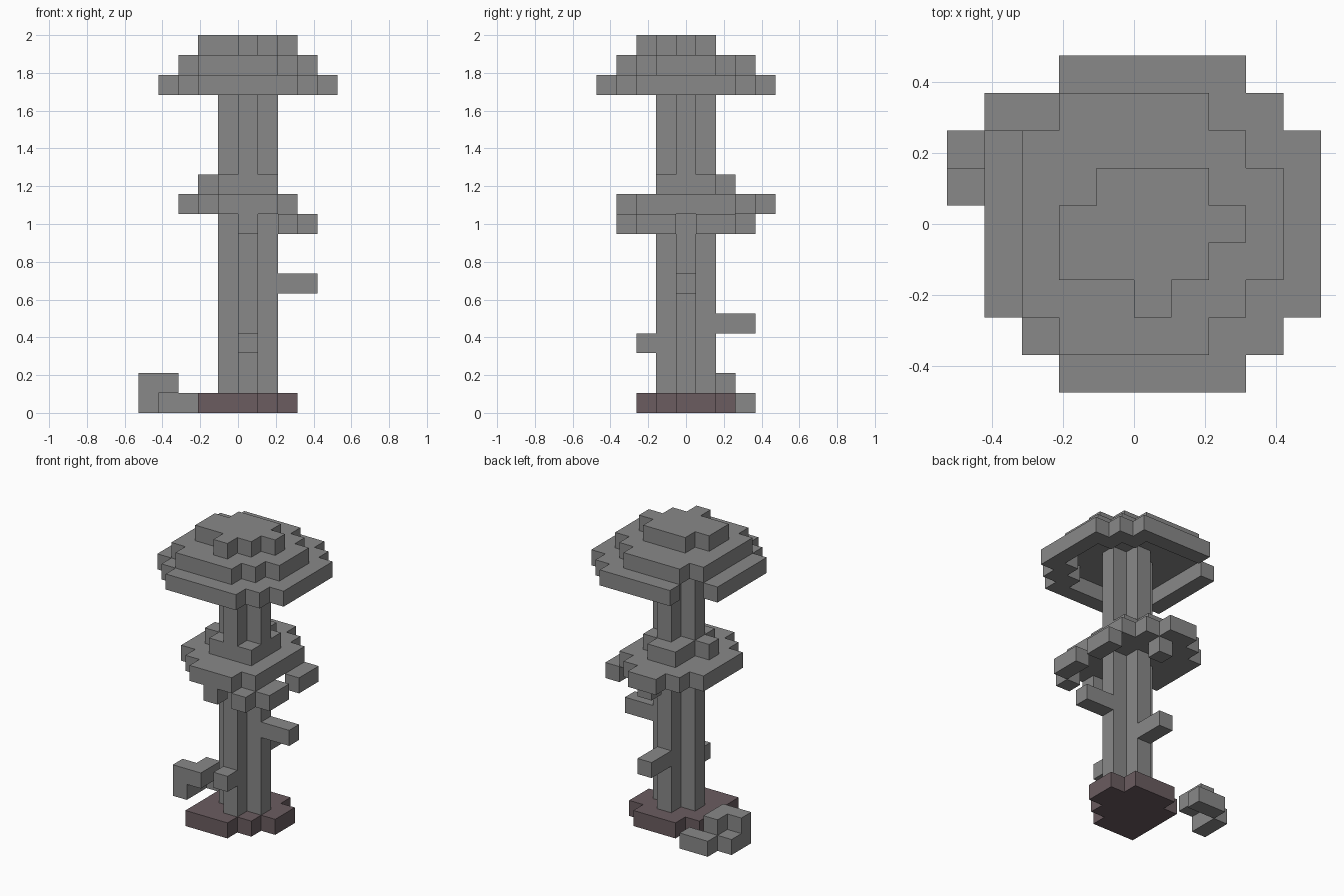
import bpy
import bmesh
from mathutils import Vector

cube = bpy.data.objects.get("Cube")
if cube:
    bpy.data.objects.remove(cube)

UNIT = 2 / 19                          # edge of one block
ORIGIN = Vector((-5, -4.5, 0))         # corner of the block grid


def make_material(name, colour):
    mat = bpy.data.materials.new(name)
    mat.use_nodes = True
    mat.diffuse_color = (*colour, 1)
    mat.node_tree.nodes["Principled BSDF"].inputs["Base Color"].default_value = (*colour, 1)
    return mat


grey = make_material("stone grey", (0.25, 0.25, 0.25))
mauve = make_material("dark mauve", (0.145, 0.107, 0.117))


def box(xs, ys, zs):
    """Cells in three inclusive ranges."""
    return {(x, y, z)
            for x in range(xs[0], xs[1] + 1)
            for y in range(ys[0], ys[1] + 1)
            for z in range(zs[0], zs[1] + 1)}


def layer(z, first_row, spans):
    """One flat layer, given as an x span for each row from front to back."""
    cells = set()
    for row, span in enumerate(spans, first_row):
        cells |= box(span, (row, row), (z, z))
    return cells


def build(name, cells, mat):
    """Skin a set of block cells with their outer faces only."""
    bm = bmesh.new()
    for cell in cells:
        centre = Vector(cell) + Vector((0.5, 0.5, 0.5))
        for axis in range(3):
            for sign in (-1, 1):
                normal = Vector((0, 0, 0))
                normal[axis] = sign
                neighbour = tuple(int(c + n) for c, n in zip(cell, normal))
                if neighbour in cells:
                    continue
                side = Vector((0, 0, 0))
                side[(axis + 1) % 3] = 0.5
                up = normal.cross(side)
                mid = centre + normal / 2
                corners = (mid - side - up, mid + side - up, mid + side + up, mid - side + up)
                bm.faces.new([bm.verts.new((c + ORIGIN) * UNIT) for c in corners])
    bmesh.ops.remove_doubles(bm, verts=bm.verts, dist=UNIT / 100)
    bmesh.ops.dissolve_limit(bm, angle_limit=0.01, verts=bm.verts, edges=bm.edges)
    mesh = bpy.data.meshes.new(name)
    bm.to_mesh(mesh)
    bm.free()
    mesh.materials.append(mat)
    obj = bpy.data.objects.new(name, mesh)
    bpy.context.collection.objects.link(obj)
    return obj


# Base slab with stepped corners
build("base", layer(0, 2, [(3, 5), (3, 6), (3, 7), (3, 7), (4, 6)]), mauve)

# Cross-shaped trunk with short branches
trunk = box((4, 6), (4, 4), (1, 16)) | box((5, 5), (3, 5), (1, 16))
trunk |= box((5, 5), (2, 2), (3, 3))
trunk |= box((5, 5), (6, 7), (4, 4))
trunk |= box((7, 8), (4, 4), (6, 6))
build("trunk", trunk, grey)

# Middle shelf, its raised collar and the hanging rim pieces
shelf = layer(10, 1, [(4, 6), (3, 7)] + [(2, 7)] * 4 + [(3, 6), (4, 5)])
build("shelf", shelf, grey)
build("shelf_collar", layer(11, 3, [(4, 6), (3, 6), (4, 6), (4, 5)]), grey)
rim = box((8, 8), (2, 3), (9, 9)) | box((8, 8), (5, 6), (9, 9))
for x, y in ((5, 1), (7, 1), (5, 7)):
    rim |= box((x, x), (y, y), (9, 9))
build("shelf_rim", rim, grey)

# Domed cap: open ring, disc and crown
disc = layer(17, 1, [(3, 6), (2, 7)] + [(2, 8)] * 3 + [(2, 7), (3, 6)])
ring = layer(16, 0, [(3, 7), (2, 8)] + [(1, 9)] * 5 + [(3, 8), (3, 7)])
ring -= {(x, y, z - 1) for x, y, z in disc}
build("cap_ring", ring, grey)
build("cap_disc", disc, grey)
build("cap_crown", layer(18, 2, [(5, 5), (3, 6), (3, 7), (4, 6)]), grey)

# Loose lump on the ground beside the base
lump = box((0, 0), (5, 6), (0, 0)) | box((1, 2), (7, 7), (0, 0))
lump |= box((0, 1), (5, 5), (1, 1)) | box((1, 1), (6, 6), (1, 1))
build("side_lump", lump, grey)
